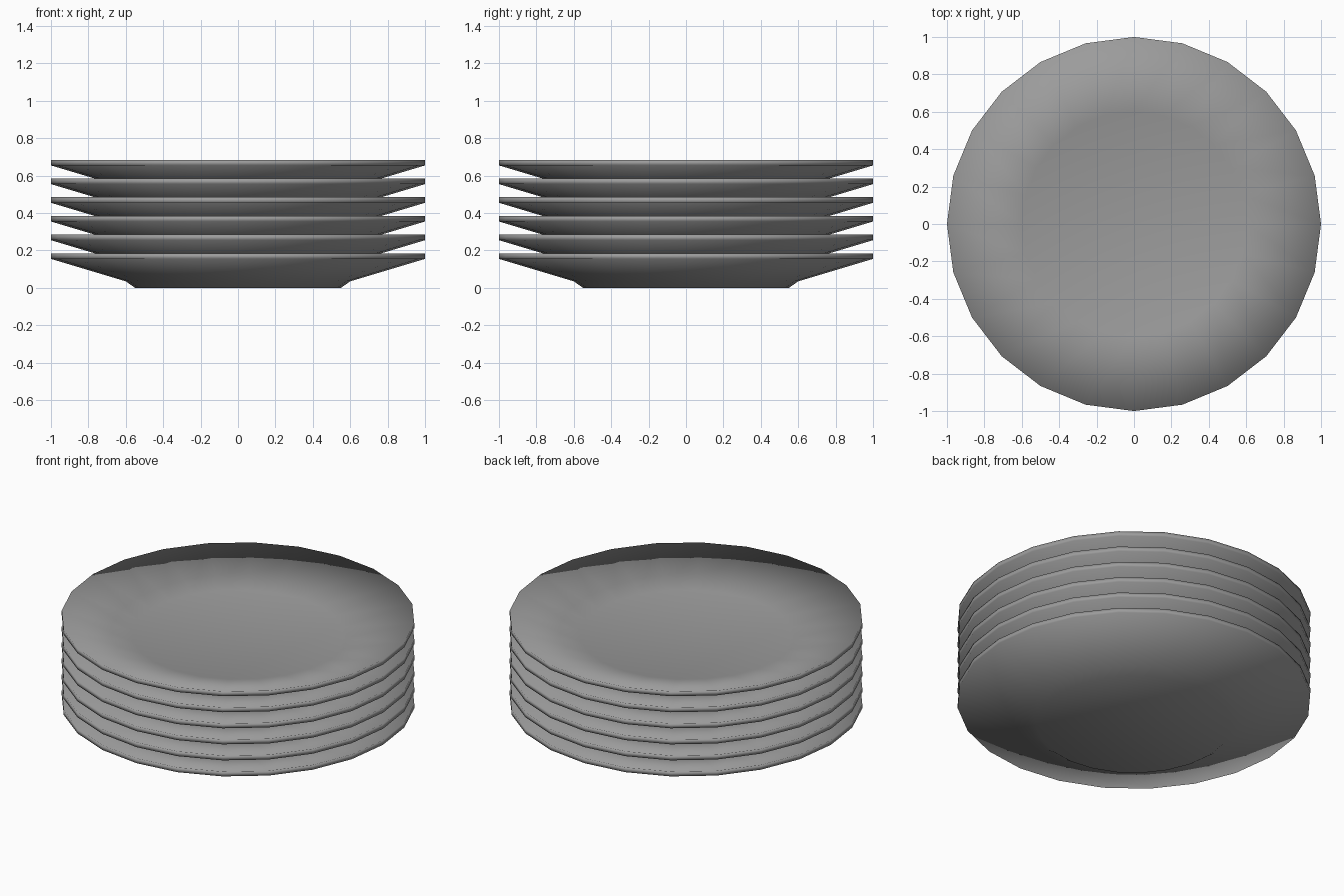
import bpy
import bmesh

cube = bpy.data.objects.get("Cube")
if cube:
    bpy.data.objects.remove(cube, do_unlink=True)

SIDES = 24
SPACING = 0.1
COUNT = 6

# Glazed grey ceramic
ceramic = bpy.data.materials.new("grey_ceramic")
ceramic.use_nodes = True
colour = (0.33, 0.33, 0.33, 1)
ceramic.diffuse_color = colour
ceramic.node_tree.nodes["Principled BSDF"].inputs["Base Color"].default_value = colour

# Plate section as (radius, height): foot, underside, rim wall, then the dish
profile = [(0.55, 0), (0.6, 0.035), (1, 0.155), (1, 0.185), (0.6, 0.075)]


def plate_mesh():
    bm = bmesh.new()
    rings = []
    for radius, height in profile:
        ring = bmesh.ops.create_circle(bm, segments=SIDES, radius=radius)["verts"]
        for v in ring:
            v.co.z = height
        rings.append(ring)
    for low, high in zip(rings, rings[1:]):
        for i in range(SIDES):
            j = (i + 1) % SIDES
            bm.faces.new((low[i], low[j], high[j], high[i]))
    # Flat underside and flat dish floor
    bm.faces.new(rings[0])
    bm.faces.new(rings[-1])
    bmesh.ops.recalc_face_normals(bm, faces=bm.faces)
    for face in bm.faces:
        face.smooth = True
    mesh = bpy.data.meshes.new("plate")
    bm.to_mesh(mesh)
    bm.free()
    mesh.materials.append(ceramic)
    return mesh


# Stack of identical plates sharing one mesh
mesh = plate_mesh()
for n in range(COUNT):
    plate = bpy.data.objects.new(f"plate_{n + 1}", mesh)
    plate.location.z = n * SPACING
    bpy.context.collection.objects.link(plate)
